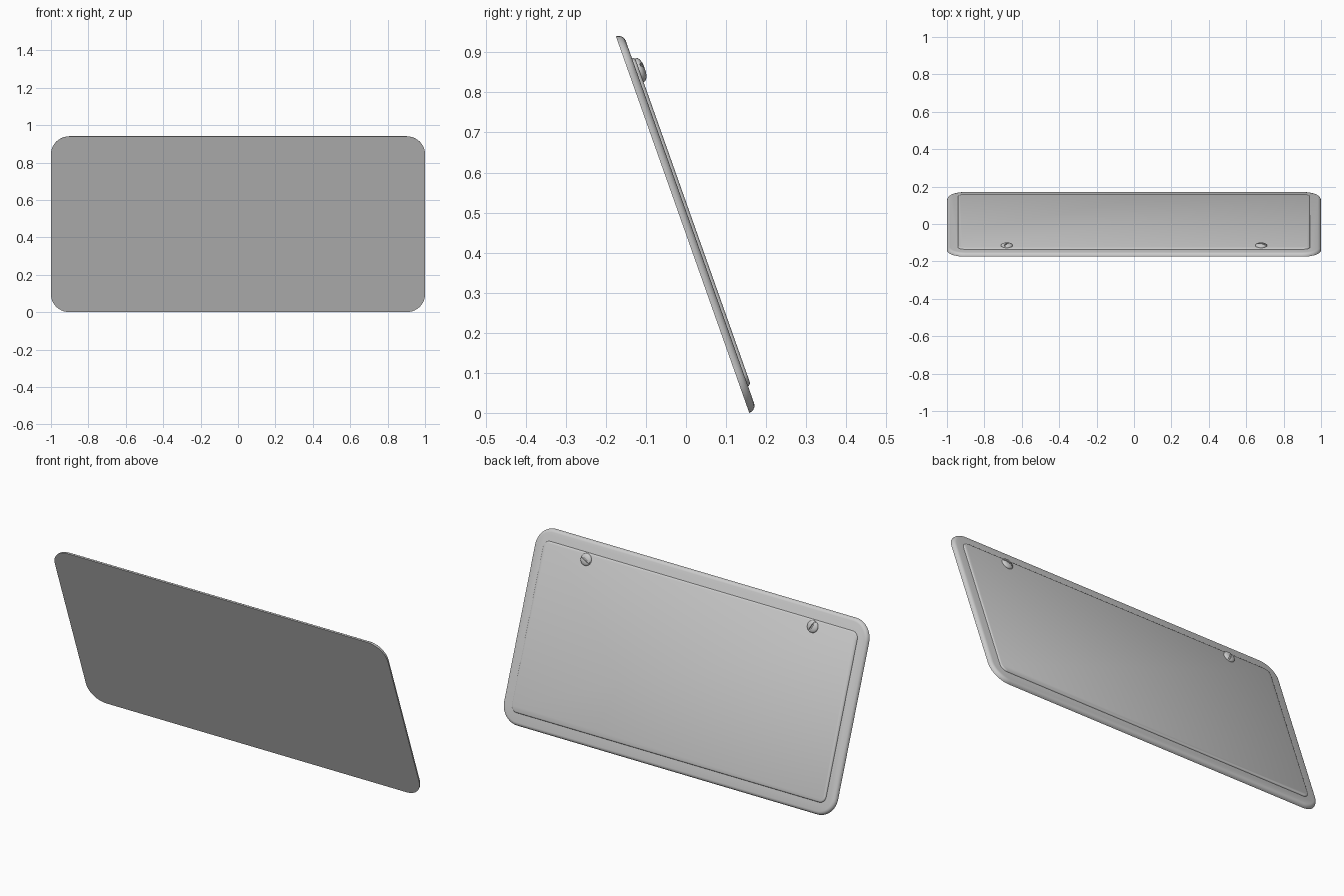
import bpy, bmesh
from math import sin, cos, pi, radians
from mathutils import Matrix

if "Cube" in bpy.data.objects:
    bpy.data.objects.remove(bpy.data.objects["Cube"])

TILT = radians(19.5)
L = 0.997          # plate length along the slope
# local frame: x across (seen from the back), y up the slope, z out of the back
FRAME = Matrix(((-1, 0, 0, 0.164),
                (0, -sin(TILT), cos(TILT), 0),
                (0, cos(TILT), sin(TILT), 0),
                (0, 0, 0, 1)))
FRAME[0][3] = 0
FRAME[1][3] = (L * sin(TILT) - 0.017) / 2


def finish(name, bm):
    bmesh.ops.recalc_face_normals(bm, faces=bm.faces)
    me = bpy.data.meshes.new(name)
    bm.to_mesh(me)
    bm.free()
    ob = bpy.data.objects.new(name, me)
    bpy.context.collection.objects.link(ob)
    ob.matrix_world = FRAME
    return ob


def smooth(ob, angle=35):
    bpy.ops.object.select_all(action='DESELECT')
    ob.select_set(True)
    bpy.context.view_layer.objects.active = ob
    bpy.ops.object.shade_smooth_by_angle(angle=radians(angle))


def ring(hx, y0, y1, r, z, seg=10):
    pts = []
    for i, (cx, cy) in enumerate([(hx - r, y1 - r), (r - hx, y1 - r),
                                  (r - hx, y0 + r), (hx - r, y0 + r)]):
        for k in range(seg + 1):
            a = (i + k / seg) * pi / 2
            pts.append((cx + r * cos(a), cy + r * sin(a), z))
    return pts


def loft(name, rings):
    bm = bmesh.new()
    loops = [[bm.verts.new(p) for p in r] for r in rings]
    n = len(loops[0])
    for a, b in zip(loops, loops[1:]):
        for i in range(n):
            bm.faces.new((a[i], a[(i + 1) % n], b[(i + 1) % n], b[i]))
    bm.faces.new(loops[0])
    bm.faces.new(loops[-1])
    ob = finish(name, bm)
    smooth(ob)
    return ob


def rounded_slab(name, hx, y0, y1, r, profile):
    # profile: (inset, height) pairs
    return loft(name, [ring(hx - i, y0 + i, y1 - i, r - i, z) for i, z in profile])


# main plate with softened back rim
rounded_slab("plate", 1.0, 0, L, 0.1,
             [(0, 0), (0.001, 0.006), (0.004, 0.012), (0.009, 0.017), (0.018, 0.0195)])

# raised back panel
rounded_slab("back_panel", 0.942, 0.064, 0.933, 0.035,
             [(0, 0.015), (0, 0.021), (0.002, 0.0245), (0.007, 0.027)])


# domed slotted screws
def screw(name, x, y, angle):
    R, H, base = 0.031, 0.015, 0.0265
    bm = bmesh.new()
    prof = [(R, -0.004), (R, 0.003)] + [
        (R * cos(t * pi / 12), 0.003 + (H - 0.003) * sin(t * pi / 12)) for t in range(1, 6)]
    loops = [[bm.verts.new((x + r * cos(k * pi / 16), y + r * sin(k * pi / 16), base + z))
              for k in range(32)] for r, z in prof]
    for a, b in zip(loops, loops[1:]):
        for i in range(32):
            bm.faces.new((a[i], a[(i + 1) % 32], b[(i + 1) % 32], b[i]))
    bm.faces.new(loops[0])
    bm.faces.new(loops[-1])
    head = finish(name, bm)

    bm = bmesh.new()
    bmesh.ops.create_cube(bm, size=1, matrix=Matrix.Translation((x, y, base + 0.018))
                          @ Matrix.Rotation(angle, 4, 'Z') @ Matrix.Diagonal((0.1, 0.008, 0.022, 1)))
    cutter = finish(name + "_slot_cutter", bm)
    cutter.hide_render = True
    mod = head.modifiers.new("slot", 'BOOLEAN')
    mod.object = cutter
    mod.solver = 'EXACT'
    bpy.context.view_layer.update()
    bpy.ops.object.select_all(action='DESELECT')
    head.select_set(True)
    bpy.context.view_layer.objects.active = head
    bpy.ops.object.modifier_apply(modifier="slot")
    bpy.data.objects.remove(cutter)
    smooth(head)


screw("screw_right", -0.68, 0.898, radians(-25))
screw("screw_left", 0.68, 0.898, radians(65))
